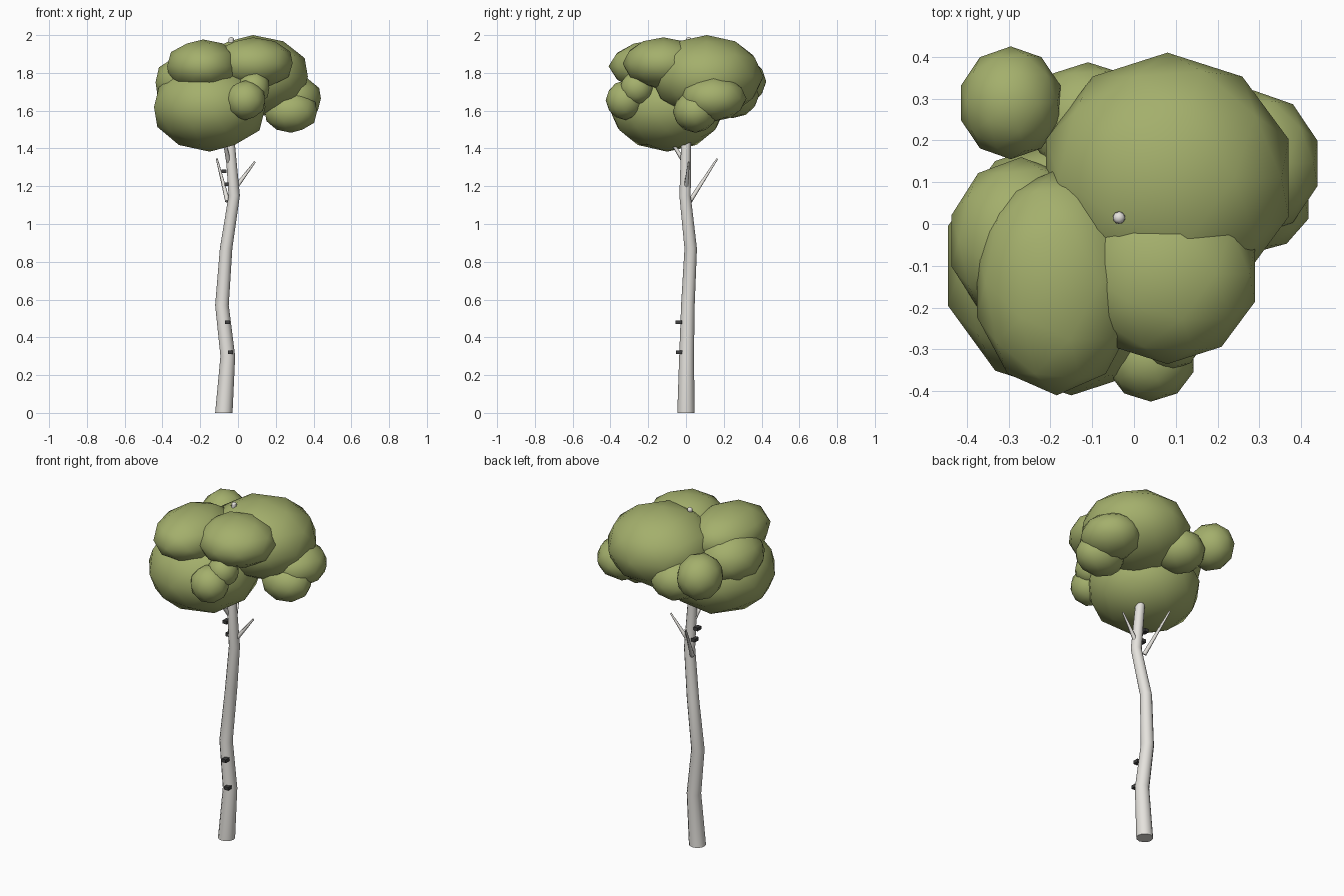
import bpy, bmesh, math
from mathutils import Vector

if "Cube" in bpy.data.objects:
    bpy.data.objects.remove(bpy.data.objects["Cube"])


def material(name, color):
    m = bpy.data.materials.new(name)
    m.diffuse_color = (*color, 1)
    m.use_nodes = True
    m.node_tree.nodes["Principled BSDF"].inputs["Base Color"].default_value = m.diffuse_color
    return m


bark = material("pale_bark", (0.78, 0.76, 0.72))
dark = material("dark_bark", (0.05, 0.05, 0.05))
leaf = material("leaf_green", (0.37, 0.43, 0.15))


def finish(name, bm, mat, smooth=True):
    me = bpy.data.meshes.new(name)
    bmesh.ops.recalc_face_normals(bm, faces=bm.faces)
    for f in bm.faces:
        f.smooth = smooth and len(f.verts) <= 4
    bm.to_mesh(me)
    bm.free()
    me.materials.append(mat)
    ob = bpy.data.objects.new(name, me)
    bpy.context.collection.objects.link(ob)
    return ob


def tube(name, path, sides, mat):
    """Tube of horizontal rings through (x, y, z, radius) points."""
    bm = bmesh.new()
    rings = []
    for x, y, z, r in path:
        rings.append([bm.verts.new((x + r * math.cos(a), y + r * math.sin(a), z))
                      for a in (2 * math.pi * i / sides for i in range(sides))])
    for lo, hi in zip(rings, rings[1:]):
        for i in range(sides):
            j = (i + 1) % sides
            bm.faces.new((lo[i], lo[j], hi[j], hi[i]))
    bm.faces.new(rings[0])
    bm.faces.new(rings[-1])
    return finish(name, bm, mat)


def blob(name, centre, radii, mat=leaf):
    bm = bmesh.new()
    bmesh.ops.create_icosphere(bm, subdivisions=2, radius=1)
    for v in bm.verts:
        v.co = Vector(centre) + Vector(c * r for c, r in zip(v.co, radii))
    return finish(name, bm, mat)


# Crooked trunk with a rounded tip
tube("trunk", [(-.075, 0, 0, .046), (-.054, .003, .3, .039), (-.085, .01, .57, .036),
               (-.063, .025, .87, .033), (-.02, -.005, 1.15, .03),
               (-.042, 0, 1.42, .026), (-.036, .015, 1.98, .014)], 12, bark)
blob("trunk_tip", (-.036, .015, 1.975), (.015, .015, .015), bark)

# Thin bare branches
branches = [((-.015, 0, 1.19), (.09, .015, 1.33)),
            ((-.055, .02, 1.12), (-.112, .165, 1.345)),
            ((-.05, -.01, 1.33), (-.085, -.12, 1.5))]
for n, (a, b) in enumerate(branches):
    bm = bmesh.new()
    a, b = Vector(a), Vector(b)
    bmesh.ops.create_cone(bm, cap_ends=True, segments=6, radius1=.013, radius2=.005,
                          depth=(b - a).length)
    bm.transform((b - a).to_track_quat('Z', 'Y').to_matrix().to_4x4())
    bmesh.ops.translate(bm, verts=bm.verts, vec=(a + b) / 2)
    finish(f"branch_{n + 1}", bm, bark)

# Dark bark marks
marks = [(-.04, -.036, .32), (-.055, -.038, .48), (-.058, 0, 1.21), (-.075, 0, 1.28)]
for n, p in enumerate(marks):
    bm = bmesh.new()
    bmesh.ops.create_cube(bm, size=1)
    for v in bm.verts:
        v.co = Vector((v.co.x * .026, v.co.y * .034, v.co.z * .019)) + Vector(p)
    finish(f"bark_mark_{n + 1}", bm, dark, smooth=False)

# Foliage clumps: centre, radii
clumps = [((.08, .11, 1.78), (.305, .30, .22)),
          ((-.15, -.1, 1.62), (.31, .31, .237)),
          ((-.185, -.14, 1.835), (.2, .27, .142)),
          ((-.27, -.04, 1.75), (.175, .2, .15)),
          ((.08, -.12, 1.85), (.22, .215, .138)),
          ((-.295, .29, 1.755), (.125, .135, .13)),
          ((-.11, .245, 1.68), (.145, .142, .12)),
          ((.285, .145, 1.665), (.162, .175, .122)),
          ((.28, .05, 1.595), (.145, .12, .112)),
          ((.04, -.322, 1.655), (.108, .103, .105)),
          ((.085, -.26, 1.72), (.085, .09, .09))]
for n, (c, r) in enumerate(clumps):
    blob(f"foliage_{n + 1}", c, r)
